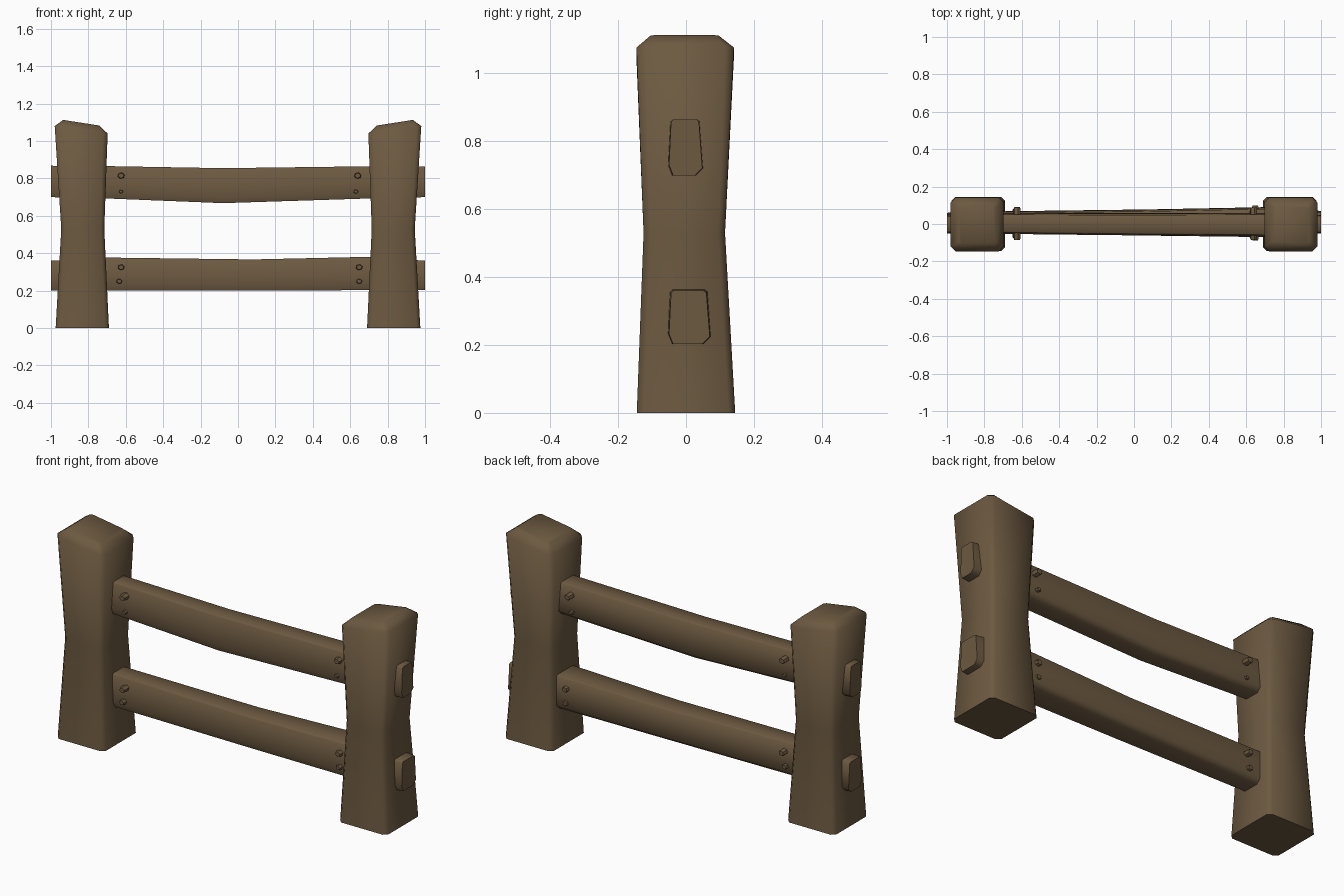
import bpy, bmesh, math

if "Cube" in bpy.data.objects:
    bpy.data.objects.remove(bpy.data.objects["Cube"])

wood = bpy.data.materials.new("brown wood")
wood.diffuse_color = (0.15, 0.10, 0.052, 1)
wood.use_nodes = True
wood.node_tree.nodes["Principled BSDF"].inputs["Base Color"].default_value = wood.diffuse_color


def loft(name, rings, angle=60):
    """Skin closed rings of points and cap both ends."""
    bm = bmesh.new()
    rows = [[bm.verts.new(p) for p in r] for r in rings]
    n = len(rows[0])
    for a, b in zip(rows, rows[1:]):
        for i in range(n):
            j = (i + 1) % n
            bm.faces.new((a[i], a[j], b[j], b[i]))
    bm.faces.new(rows[0][::-1])
    bm.faces.new(rows[-1])
    bmesh.ops.recalc_face_normals(bm, faces=bm.faces)
    me = bpy.data.meshes.new(name)
    bm.to_mesh(me)
    bm.free()
    me.materials.append(wood)
    ob = bpy.data.objects.new(name, me)
    bpy.context.collection.objects.link(ob)
    bpy.ops.object.select_all(action='DESELECT')
    ob.select_set(True)
    bpy.context.view_layer.objects.active = ob
    bpy.ops.object.shade_smooth_by_angle(angle=math.radians(angle))
    return ob


def octagon(u0, u1, v0, v1, c):
    """Rectangle with chamfered corners."""
    return [(u0 + c, v0), (u1 - c, v0), (u1, v0 + c), (u1, v1 - c),
            (u1 - c, v1), (u0 + c, v1), (u0, v1 - c), (u0, v0 + c)]


# Waisted posts: outer x, inner x, y range, z at outer and inner side, chamfer
post = [(0.975, 0.69, -0.145, 0.145, 0.0, 0.0, 0.02),
        (0.945, 0.715, -0.125, 0.115, 0.53, 0.53, 0.02),
        (0.98, 0.697, -0.146, 0.141, 1.08, 1.04, 0.025),
        (0.935, 0.742, -0.105, 0.097, 1.113, 1.083, 0.012)]
for side, name in ((-1, "left_post"), (1, "right_post")):
    rings = []
    for xo, xi, y0, y1, zo, zi, c in post:
        rings.append([(side * x, y, zi + (zo - zi) * (x - xi) / (xo - xi))
                      for x, y in octagon(xi, xo, y0, y1, c)])
    loft(name, rings)

# Hewn rails: x, y range, z range at each station
rails = {
    "upper_rail": [(-1.0, -0.05, 0.05, 0.70, 0.868),
                   (-0.7, -0.053, 0.06, 0.693, 0.866),
                   (-0.08, -0.06, 0.058, 0.668, 0.855),
                   (0.7, -0.066, 0.06, 0.693, 0.865),
                   (1.0, -0.05, 0.048, 0.70, 0.865)],
    "lower_rail": [(-1.0, -0.05, 0.06, 0.20, 0.36),
                   (-0.7, -0.052, 0.068, 0.20, 0.377),
                   (0.08, -0.062, 0.078, 0.20, 0.367),
                   (0.7, -0.07, 0.09, 0.203, 0.381),
                   (1.0, -0.05, 0.07, 0.203, 0.36)]}
for name, stations in rails.items():
    rings = []
    for x, y0, y1, z0, z1 in stations:
        # chamfered lower edges, crisp upper edges
        rings.append([(x, y, z) for y, z in (
            (y0 + 0.012, z0), (y1 - 0.022, z0), (y1, z0 + 0.022),
            (y1 - 0.01, z1 - 0.006), (y1 - 0.018, z1), (y0 + 0.013, z1),
            (y0 + 0.006, z1 - 0.007), (y0, z0 + 0.03))])
    loft(name, rings, 50)

# Pegs running through the rails: x, z, half size, y front, y back
pegs = [(-0.625, 0.815, 0.017, -0.085, 0.088), (-0.625, 0.73, 0.010, -0.068, 0.07),
        (0.64, 0.815, 0.017, -0.085, 0.088), (0.63, 0.73, 0.011, -0.078, 0.075),
        (-0.625, 0.325, 0.016, -0.085, 0.092), (-0.635, 0.25, 0.014, -0.075, 0.08),
        (0.648, 0.325, 0.016, -0.088, 0.098), (0.648, 0.25, 0.014, -0.085, 0.095)]
for i, (x, z, r, y0, y1) in enumerate(pegs):
    rings = []
    for y, s in ((y0, 0.8), (y0 + 0.008, 1), (y1 - 0.008, 1), (y1, 0.8)):
        rings.append([(x + r * s * 1.15 * math.cos(a), y, z + r * s * math.sin(a))
                      for a in (k * math.tau / 6 + 0.3 for k in range(6))])
    loft(f"peg_{i + 1}", rings, 30)
